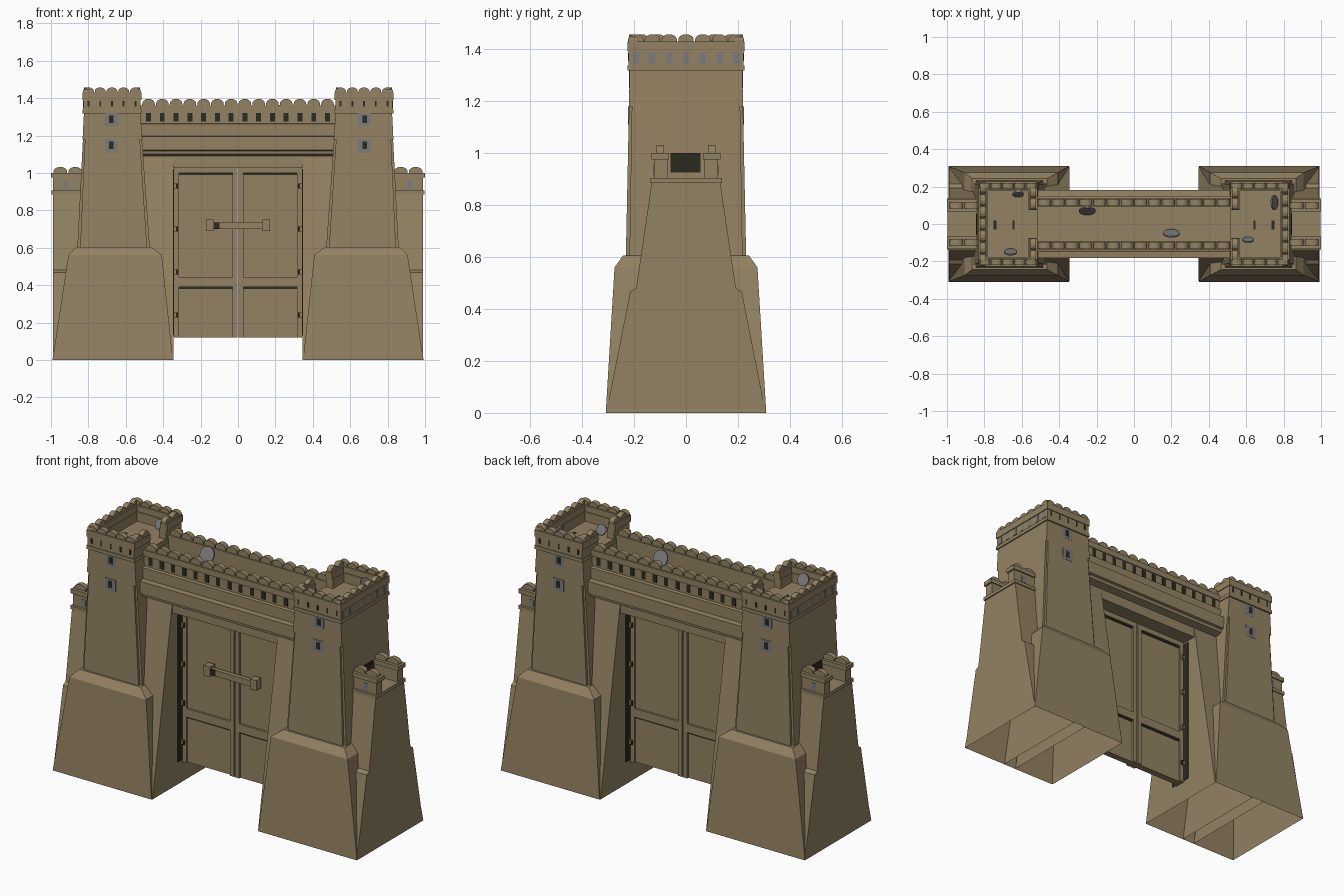
import bpy, bmesh, math

if "Cube" in bpy.data.objects:
    bpy.data.objects.remove(bpy.data.objects["Cube"])

def material(name, rgb):
    m = bpy.data.materials.new(name)
    m.diffuse_color = (*rgb, 1)
    m.use_nodes = True
    m.node_tree.nodes["Principled BSDF"].inputs["Base Color"].default_value = m.diffuse_color
    return m

SAND = material("sandstone", (0.295, 0.225, 0.125))
GREY = material("grey stone", (0.20, 0.20, 0.20))
DARK = material("dark opening", (0.025, 0.024, 0.014))

def finish(bm, name, mat):
    bmesh.ops.recalc_face_normals(bm, faces=bm.faces)
    me = bpy.data.meshes.new(name)
    bm.to_mesh(me)
    bm.free()
    me.materials.append(mat)
    ob = bpy.data.objects.new(name, me)
    bpy.context.collection.objects.link(ob)
    return ob

def add_box(bm, xs, ys, zs):
    v = [bm.verts.new((x, y, z)) for z in sorted(zs) for x, y in
         ((xs[0], ys[0]), (xs[1], ys[0]), (xs[1], ys[1]), (xs[0], ys[1]))]
    for f in ((0, 1, 2, 3), (4, 5, 6, 7), (0, 1, 5, 4), (1, 2, 6, 5), (2, 3, 7, 6), (3, 0, 4, 7)):
        bm.faces.new([v[i] for i in f])

def boxes(name, items, mat=SAND):
    bm = bmesh.new()
    for b in items:
        add_box(bm, *b)
    return finish(bm, name, mat)

def loft(name, rings, mat=SAND):
    """rings: (centre x, half x, half y, z); bottom left open"""
    bm = bmesh.new()
    rs = [[bm.verts.new((c + a * hx, b * hy, z)) for a, b in ((-1, -1), (1, -1), (1, 1), (-1, 1))]
          for c, hx, hy, z in rings]
    for r, q in zip(rs, rs[1:]):
        for i in range(4):
            j = (i + 1) % 4
            bm.faces.new((r[i], r[j], q[j], q[i]))
    bm.faces.new(rs[-1])
    return finish(bm, name, mat)

def wall(name, half, x0, x1, bottom=False):
    """Symmetric cross-section (half y, z) from bottom to top, swept along x"""
    sec = half + [(-y, z) for y, z in reversed(half)]
    bm = bmesh.new()
    a = [bm.verts.new((x0, y, z)) for y, z in sec]
    b = [bm.verts.new((x1, y, z)) for y, z in sec]
    n = len(sec)
    for i in range(n if bottom else n - 1):
        j = (i + 1) % n
        bm.faces.new((a[i], a[j], b[j], b[i]))
    bm.faces.new(a)
    bm.faces.new(b)
    return finish(bm, name, SAND)

def merlons(name, rows):
    """rows: (start, end, count, fixed coord, axis, z, height): round-topped battlements"""
    bm = bmesh.new()
    for s, e, n, fixed, axis, z, h in rows:
        step = (e - s) / n
        r = abs(step) * 0.46
        for k in range(n):
            c = s + step * (k + 0.5)
            sec = [(c + r * math.cos(math.pi * i / 8), z + h * (0.25 + 0.75 * math.sin(math.pi * i / 8)))
                   for i in range(9)]
            sec += [(c - r, z), (c + r, z)]
            ends = [[bm.verts.new((u, fixed + d, w) if axis == 'x' else (fixed + d, u, w)) for u, w in sec]
                    for d in (-0.015, 0.015)]
            for i in range(11):
                j = (i + 1) % 11
                bm.faces.new((ends[0][i], ends[0][j], ends[1][j], ends[1][i]))
            bm.faces.new(ends[0])
            bm.faces.new(ends[1])
    return finish(bm, name, SAND)

def slots(s, e, n, at, axis, z0, z1, w):
    """Thin plates in a row, for the loopholes of a parapet"""
    out = []
    for k in range(n):
        c = s + (e - s) * (k + 0.5) / n
        u, t = (c - w / 2, c + w / 2), (at - 0.002, at + 0.002)
        out.append((u, t, (z0, z1)) if axis == 'x' else (t, u, (z0, z1)))
    return out

for s, side in ((-1, "left"), (1, "right")):
    P = lambda a, b: tuple(sorted((s * a, s * b)))
    # Tower: battered base and upper shaft with notched corners
    loft(side + "_tower_base", [(s * .67, .322, .309, 0), (s * .657, .25, .275, .56), (s * .665, .20, .243, .605)])
    loft(side + "_tower_shaft_a", [(s * .665, .195, .218, .58), (s * .673, .148, .206, 1.34)])
    loft(side + "_tower_shaft_b", [(s * .665, .180, .232, .58), (s * .673, .138, .216, 1.34)])
    loft(side + "_tower_shaft_top", [(s * .671, .160, .2195, 1.18), (s * .673, .150, .217, 1.335)])
    # Wing wall outside the tower, battered wall beside the gate
    wall(side + "_wing_wall", [(.307, 0), (.215, .467), (.192, .48), (.130, .9)], s * .70, s * .990)
    wall(side + "_gate_jamb", [(.305, 0), (.122, 1.08)], s * .344, s * .62)
    # Wing walk: ledge, parapets, battlements
    items = [(P(.80, .997), (-.138, .138), (.885, .905))]
    rows, grey, dark = [], [], []
    for t in (-1, 1):
        items += [(P(.79, .990), sorted((t * .072, t * .124)), (.90, .98)),
                  (P(.79, 1.0), sorted((t * .066, t * .132)), (.975, 1.0))]
        rows.append((s * .83, s * .99, 2, t * .099, 'x', 1.0, .032))
        grey += slots(s * .87, s * .97, 1, t * .124, 'x', .915, .955, .03)
    boxes(side + "_wing_parapet", items)
    merlons(side + "_wing_battlements", rows)
    boxes(side + "_wing_doorway", [(P(.838, .845), (-.06, .055), (.925, 1.0))], DARK)
    # Tower parapet, open towards the gate bridge
    xi, xo = .517, .831
    items, rows = [], []
    items.append((P(xi, xo), (-.226, .226), (1.318, 1.338)))
    for g, z0, z1 in ((.005, 1.33, 1.395), (0, 1.39, 1.43)):
        w = .045 + g
        items.append((P(xo - w, xo - g), (-.226 + g, .226 - g), (z0, z1)))
        for t in (-1, 1):
            items += [(P(xi + g, xo - g), sorted((t * (.226 - w), t * (.226 - g))), (z0, z1)),
                      (P(xi + g, xi + w), sorted((t * .075, t * (.226 - g))), (z0, z1))]
    rows.append((-.226, .226, 7, s * (xo - .022), 'y', 1.43, .027))
    grey += slots(-.226, .226, 7, s * (xo - .005), 'y', 1.345, 1.387, .025)
    for t in (-1, 1):
        rows += [(s * xi, s * xo, 5, t * .204, 'x', 1.43, .027),
                 (t * .075, t * .204, 2, s * (xi + .022), 'y', 1.43, .027)]
        dark += slots(s * xi, s * xo, 5, t * .221, 'x', 1.355, 1.385, .010)
    boxes(side + "_tower_parapet", items)
    merlons(side + "_tower_battlements", rows)
    # Tower windows: grey surround with a dark slit, front and back
    for t in (-1, 1):
        for z, y in ((1.285, .216), (1.145, .2195)):
            grey.append((P(.642, .712), (t * y - .003, t * y + .003), (z - .035, z + .035)))
            dark.append((P(.666, .69), (t * y - .004, t * y + .004), (z - .018, z + .022)))
    boxes(side + "_loopholes_and_surrounds", grey, GREY)
    boxes(side + "_window_slits", dark, DARK)
    boxes(side + "_roof_slits", [(P(.64, .65), (-.03, .02), (1.338, 1.343)),
                                 (P(.735, .75), (-.03, .02), (1.338, 1.343))], DARK)
    # Door leaf: panel with raised frame on both faces, hinges, dark shadow gaps
    items = [(P(.003, .342), (-.02, .02), (.12, 1.03))]
    for x0, x1, z0, z1 in ((.003, .03, .12, 1.03), (.315, .342, .12, 1.03),
                           (.003, .342, 1.0, 1.03), (.003, .342, .39, .44)):
        items.append((P(x0, x1), (-.032, .032), (z0, z1)))
    boxes(side + "_door", items)
    boxes(side + "_hinges", [(P(.322, .345), (-.042, .042), (z - .014, z + .014))
                             for z in (.93, .70, .47, .24)])
    gaps = [(P(.341, .3445), (-.07, .07), (.13, 1.02))]
    gaps += [(P(.03, .315), (-.023, .023), (z - .010, z)) for z in (1.0, .39)]
    gaps += [(P(.322, .331), (-.043, .043), (z - .014, z + .014)) for z in (.93, .70, .47, .24)]
    boxes(side + "_door_gaps", gaps, DARK)

# Gate bridge with its overhanging cornice
wall("bridge", [(.12, 1.03), (.12, 1.09), (.165, 1.10), (.168, 1.118), (.182, 1.122), (.182, 1.195),
                (.15, 1.198), (.15, 1.262), (.14, 1.265)], -.56, .56, bottom=True)
items, rows, holes = [], [], []
for t in (-1, 1):
    items += [((-.53, .53), sorted((t * .098, t * .132)), (1.26, 1.33)),
              ((-.53, .53), sorted((t * .093, t * .138)), (1.325, 1.36))]
    rows.append((-.515, .515, 14, t * .115, 'x', 1.36, .036))
    holes += slots(-.515, .515, 14, t * .132, 'x', 1.275, 1.32, .026)
boxes("bridge_parapet", items)
merlons("bridge_battlements", rows)
boxes("bridge_loopholes", holes, DARK)

# Locking bar on the front of the doors
boxes("door_bar", [((-.165, .165), (-.066, -.04), (.70, .735)),
                   ((-.172, -.13), (-.075, -.03), (.69, .75)), ((.13, .172), (-.075, -.03), (.69, .75))])
boxes("door_bar_shadow", [((-.13, -.10), (-.068, -.06), (.70, .735))], DARK)

# Round shields standing on the walkways
for i, (x, y, z, r) in enumerate(((-.62, .16, 1.37, .03), (-.66, -.15, 1.39, .035), (-.25, .07, 1.325, .045),
                                  (.2, -.05, 1.325, .045), (.75, .115, 1.40, .04), (.61, -.085, 1.37, .03))):
    bpy.ops.mesh.primitive_cylinder_add(vertices=20, radius=r, depth=.008, location=(x, y, z),
                                        rotation=(math.radians(65 if y > 0 else 115), 0,
                                                  math.radians(90 if i == 4 else 0)))
    bpy.context.object.name = "round_shield_%d" % (i + 1)
    bpy.context.object.data.materials.append(GREY)
